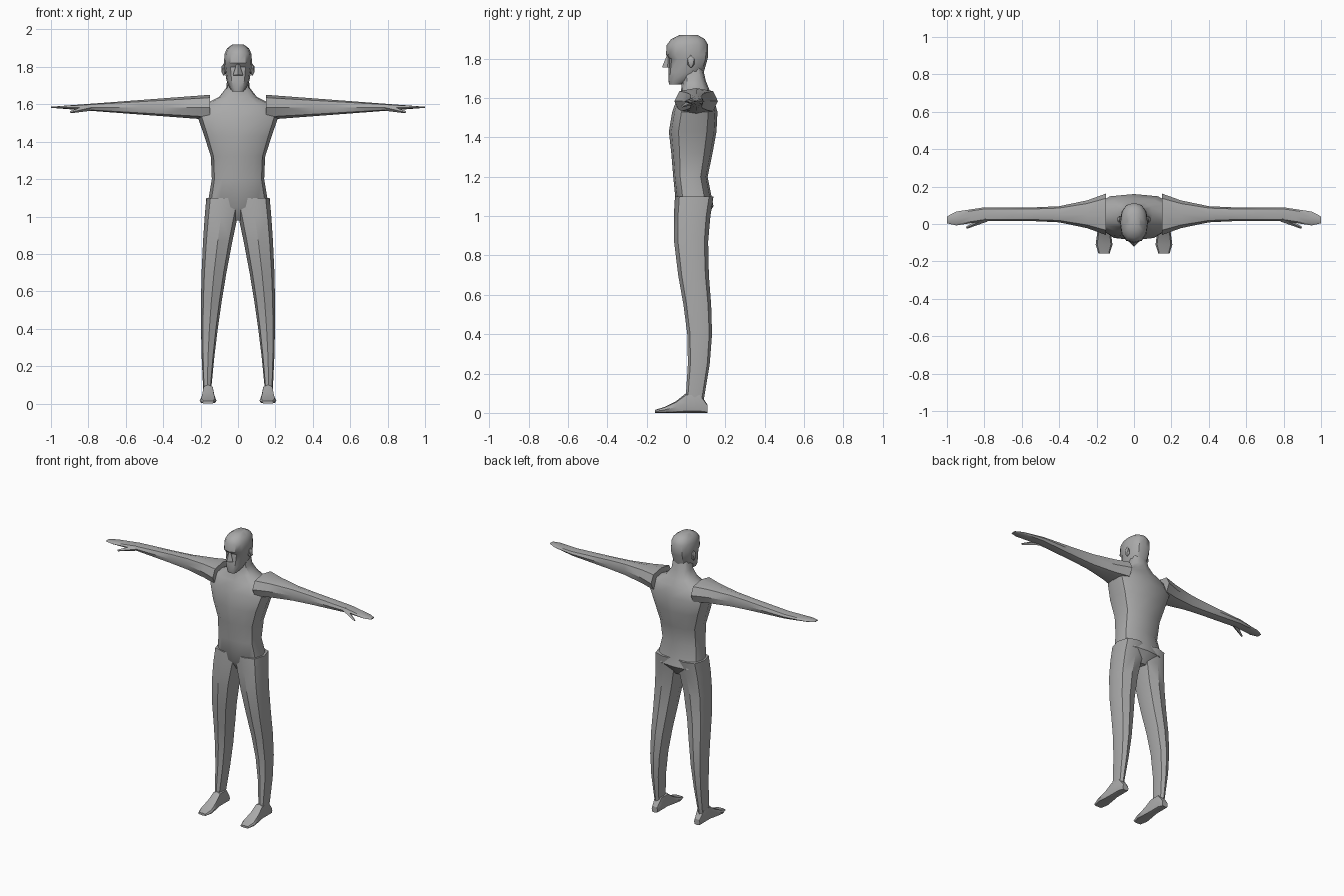
import bpy
import bmesh
import math
from mathutils import Matrix, Vector

default_cube = bpy.data.objects.get("Cube")
if default_cube:
    bpy.data.objects.remove(default_cube, do_unlink=True)

# One plain grey for the whole figure
GREY = (0.4, 0.4, 0.4, 1)
skin = bpy.data.materials.new("plain grey")
skin.use_nodes = True
skin.diffuse_color = GREY
skin.node_tree.nodes["Principled BSDF"].inputs["Base Color"].default_value = GREY

X, Y, Z = range(3)


def finish(name, bm, mirrored):
    """Turn a bmesh into a shaded object, mirrored across the body if asked."""
    bmesh.ops.recalc_face_normals(bm, faces=bm.faces)
    mesh = bpy.data.meshes.new(name)
    bm.to_mesh(mesh)
    bm.free()
    mesh.materials.append(skin)
    part = bpy.data.objects.new(name, mesh)
    bpy.context.collection.objects.link(part)
    bpy.ops.object.select_all(action="DESELECT")
    part.select_set(True)
    bpy.context.view_layer.objects.active = part
    bpy.ops.object.shade_smooth_by_angle(angle=math.radians(35))
    if mirrored:
        part.modifiers.new("other side", "MIRROR")


def squash(wave, power):
    """Push a sine or cosine outward, so that a round section turns boxier."""
    return math.copysign(abs(wave) ** power, wave)


def loft(name, axis, sections, sides=8, power=0.75, mirrored=False):
    """Skin a tube along an axis through (centre, half size, half size) sections."""
    bm = bmesh.new()
    across = [i for i in (X, Y, Z) if i != axis]
    rings = []
    for centre, *half_sizes in sections:
        ring = []
        for step in range(sides):
            angle = math.tau * step / sides
            point = Vector(centre)
            for i, half, wave in zip(across, half_sizes, (math.cos(angle), math.sin(angle))):
                point[i] += half * squash(wave, power)
            ring.append(bm.verts.new(point))
        rings.append(ring)
    for ring, following in zip(rings, rings[1:]):
        for i in range(sides):
            j = (i + 1) % sides
            bm.faces.new((ring[i], ring[j], following[j], following[i]))
    bm.faces.new(rings[0])
    bm.faces.new(rings[-1])
    finish(name, bm, mirrored)


def upright(z, half_width, front, back):
    """A level section on the body's centre line."""
    return (0, (front + back) / 2, z), half_width, (back - front) / 2


def leg_section(z):
    """The leg splays outward, thins downward and sways at thigh and calf."""
    centre_x = 0.165 - 0.075 * z * z
    centre_y = 0.048 + 0.022 * math.sin(6 * (z - 0.1))
    return (centre_x, centre_y, z), 0.016 + 0.072 * z, 0.043 + 0.05 * z


def arm_section(x):
    """The arm thins steadily, is deep at the shoulder and ends in a flat hand."""
    centre_y = 0.052 - 0.15 * max(0, x - 0.8)
    depth = 0.037 + 0.6 * max(0, 0.5 - x) ** 2
    if x > 0.97:
        depth /= 2
    return (x, centre_y, 1.584), depth, 0.003 + 0.075 * (1 - x)


def foot_section(y, half_width, height):
    """A section of the foot, resting on the ground."""
    return (0.16, y, height / 2), half_width, height / 2


def spike(name, start, end, start_radius, end_radius, mirrored=False):
    """A four-sided tapering wedge between two points."""
    start, end = Vector(start), Vector(end)
    run = end - start
    bm = bmesh.new()
    bmesh.ops.create_cone(
        bm, cap_ends=True, segments=4,
        radius1=start_radius, radius2=end_radius, depth=run.length,
        matrix=Matrix.LocRotScale((start + end) / 2, run.to_track_quat("Z", "Y"), None),
    )
    finish(name, bm, mirrored)


# Torso and neck, from crotch to the base of the skull
loft("torso", Z, [upright(*row) for row in (
    (0.98, 0.05, 0, 0.09),
    (1.05, 0.165, -0.05, 0.14),
    (1.2, 0.14, -0.065, 0.11),
    (1.32, 0.145, -0.075, 0.135),
    (1.43, 0.18, -0.087, 0.155),
    (1.53, 0.215, -0.07, 0.16),
    (1.6, 0.18, -0.045, 0.14),
    (1.64, 0.1, -0.025, 0.12),
    (1.69, 0.062, -0.02, 0.1),
    (1.78, 0.055, -0.02, 0.08),
)], sides=12)

# Limbs
loft("leg", Z, [leg_section(z) for z in (0.02, 0.1, 0.25, 0.4, 0.55, 0.7, 0.87, 1, 1.1)],
     mirrored=True)
loft("arm", X, [arm_section(x) for x in (0.15, 0.25, 0.4, 0.53, 0.66, 0.8, 0.87, 0.95, 1)],
     mirrored=True)
spike("thumb", (0.79, 0.03, 1.583), (0.895, -0.02, 1.558), 0.018, 0.006, mirrored=True)

# Foot, low and wide toward the toes
loft("foot", Y, [foot_section(*row) for row in (
    (0.11, 0.022, 0.04),
    (0.07, 0.03, 0.1),
    (0, 0.03, 0.1),
    (-0.05, 0.037, 0.06),
    (-0.11, 0.045, 0.03),
    (-0.158, 0.03, 0.015),
)], power=0.6, mirrored=True)

# Head, from chin to crown, with a brow above the eyes
loft("head", Z, [upright(*row) for row in (
    (1.668, 0.03, -0.085, -0.03),
    (1.69, 0.046, -0.09, 0.03),
    (1.73, 0.062, -0.09, 0.09),
    (1.8, 0.073, -0.084, 0.11),
    (1.82, 0.075, -0.102, 0.113),
    (1.87, 0.072, -0.098, 0.113),
    (1.9, 0.058, -0.075, 0.095),
    (1.92, 0.03, -0.035, 0.06),
)], sides=12, power=0.85)
spike("nose", (0, -0.094, 1.755), (0, -0.09, 1.815), 0.028, 0.008)

# Ears, leaning out from the sides of the head
ear = bmesh.new()
bmesh.ops.create_icosphere(ear, subdivisions=1, radius=1)
bmesh.ops.scale(ear, verts=ear.verts, vec=(0.015, 0.02, 0.034))
bmesh.ops.translate(ear, verts=ear.verts, vec=(0.076, 0.025, 1.785))
finish("ear", ear, mirrored=True)
